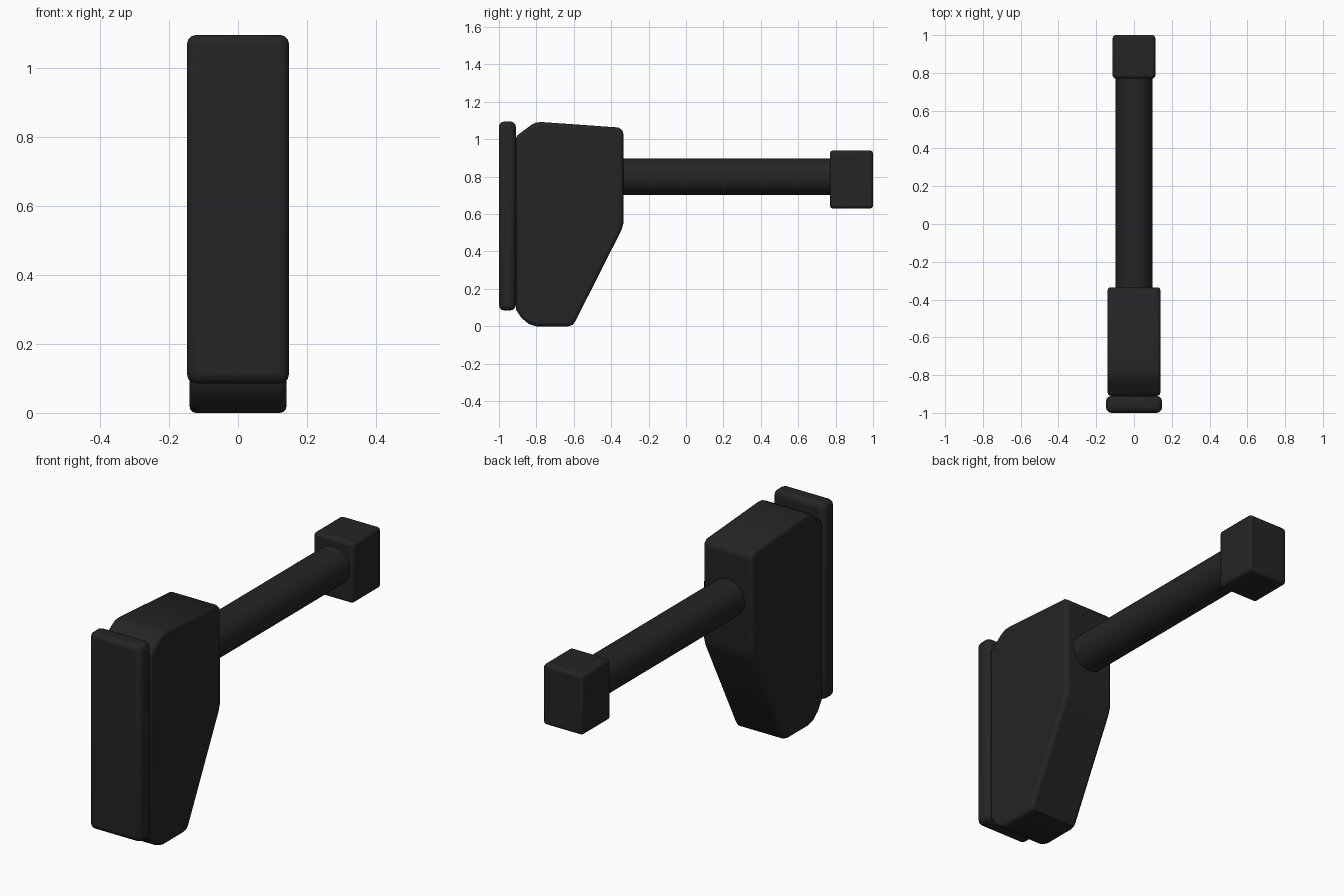
import bpy, bmesh, math

if "Cube" in bpy.data.objects:
    bpy.data.objects.remove(bpy.data.objects["Cube"])

black = bpy.data.materials.new("matte_black")
black.diffuse_color = (0.018, 0.018, 0.018, 1)
black.use_nodes = True
black.node_tree.nodes["Principled BSDF"].inputs["Base Color"].default_value = black.diffuse_color


def finish(bm, name, bevel=0.0, segments=3):
    bmesh.ops.recalc_face_normals(bm, faces=bm.faces)
    mesh = bpy.data.meshes.new(name)
    bm.to_mesh(mesh)
    bm.free()
    ob = bpy.data.objects.new(name, mesh)
    bpy.context.collection.objects.link(ob)
    mesh.materials.append(black)
    if bevel:
        mod = ob.modifiers.new("rounded_edges", 'BEVEL')
        mod.width = bevel
        mod.segments = segments
        mod.limit_method = 'ANGLE'
        mod.angle_limit = math.radians(50)
    bpy.ops.object.select_all(action='DESELECT')
    ob.select_set(True)
    bpy.context.view_layer.objects.active = ob
    bpy.ops.object.shade_smooth_by_angle(angle=math.radians(35))
    return ob


def box(name, x, y0, y1, z0, z1, bevel):
    bm = bmesh.new()
    bmesh.ops.create_cube(bm, size=1)
    for v in bm.verts:
        v.co = (v.co.x * 2 * x,
                (y0 + y1) / 2 + v.co.y * (y1 - y0),
                (z0 + z1) / 2 + v.co.z * (z1 - z0))
    return finish(bm, name, bevel)


# Rear pad and end block
box("butt_pad", 0.148, -1.0, -0.91, 0.085, 1.095, 0.028)
box("end_block", 0.113, 0.77, 1.0, 0.63, 0.94, 0.016)

# Stock body: side profile extruded across x
profile = [(-0.91, 1.015), (-0.83, 1.075), (-0.80, 1.09), (-0.77, 1.092),
           (-0.36, 1.063), (-0.335, 1.045), (-0.335, 0.55), (-0.345, 0.515),
           (-0.59, 0.03), (-0.605, 0.008), (-0.63, 0.0), (-0.80, 0.0),
           (-0.84, 0.012), (-0.88, 0.045), (-0.91, 0.09)]
bm = bmesh.new()
face = bm.faces.new([bm.verts.new((-0.14, y, z)) for y, z in profile])
ext = bmesh.ops.extrude_face_region(bm, geom=[face])
for v in ext["geom"]:
    if isinstance(v, bmesh.types.BMVert):
        v.co.x = 0.14
finish(bm, "stock_body", 0.018)

# Round tube joining the body and the end block
bm = bmesh.new()
bmesh.ops.create_cone(bm, cap_ends=True, segments=48,
                      radius1=0.097, radius2=0.097, depth=1.14)
for v in bm.verts:
    v.co = (v.co.x, 0.22 + v.co.z, 0.80 + v.co.y)
finish(bm, "buffer_tube")
